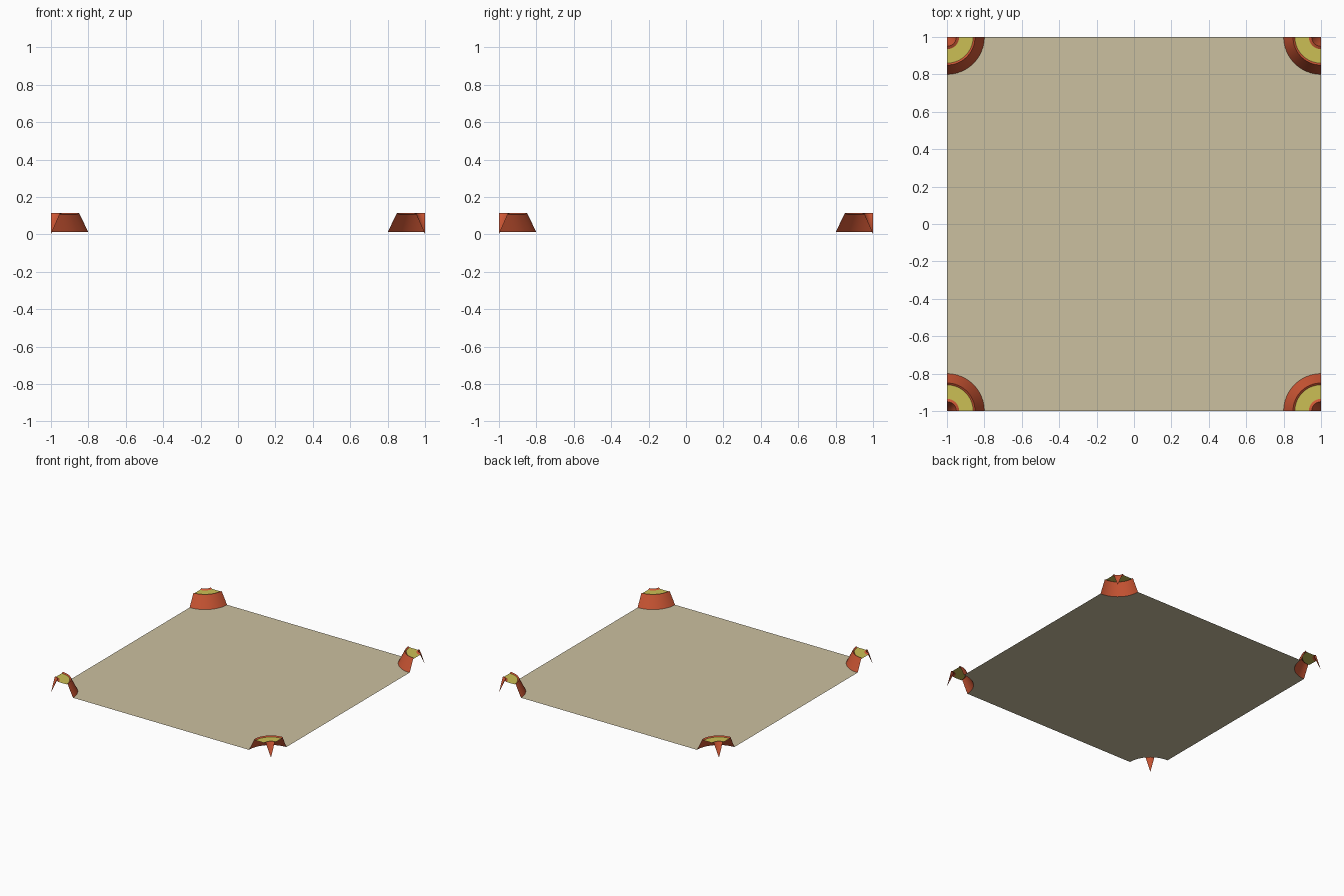
import bpy, bmesh, math

if "Cube" in bpy.data.objects:
    bpy.data.objects.remove(bpy.data.objects["Cube"])

def material(name, rgb):
    m = bpy.data.materials.new(name)
    m.diffuse_color = (*rgb, 1)
    m.use_nodes = True
    m.node_tree.nodes["Principled BSDF"].inputs["Base Color"].default_value = m.diffuse_color
    return m

SAND = material("sand", (0.60, 0.53, 0.35))
ORANGE = material("burnt orange", (0.62, 0.095, 0.035))
YELLOW = material("mustard yellow", (0.60, 0.52, 0.09))

BASE, TOP, SEGS = 0.012, 0.114, 16
# cross-section of a corner mound: radius from the corner, height
PROFILE = [(0.20, BASE), (0.15, TOP), (0.14, 0.106),
           (0.065, 0.106), (0.05, TOP), (0.0, 0.0)]
YELLOW_BAND = 2
# corners in counter-clockwise order
CORNERS = [(-1, -1), (1, -1), (1, 1), (-1, 1)]

def arc_point(corner, r, t, z):
    """Point on the quarter circle that curves into the square from a corner."""
    x, y = corner
    # start on the edge coming from the previous corner
    start = math.atan2(-y, -x) + math.pi / 4
    a = start - t * math.pi / 2
    return (x + r * math.cos(a), y + r * math.sin(a), z)

def make_object(name, bm, mats):
    me = bpy.data.meshes.new(name)
    bm.to_mesh(me)
    bm.free()
    for m in mats:
        me.materials.append(m)
    ob = bpy.data.objects.new(name, me)
    bpy.context.collection.objects.link(ob)
    return ob

# flat floor sheet with a quarter circle cut from each corner
bm = bmesh.new()
outline = [bm.verts.new(arc_point(c, PROFILE[0][0], i / SEGS, BASE))
           for c in CORNERS for i in range(SEGS + 1)]
face = bm.faces.new(outline)
face.normal_update()
if face.normal.z < 0:
    face.normal_flip()
make_object("floor_sheet", bm, [SAND])

# quarter-round corner mounds with a recessed yellow ring and a funnel
for n, c in enumerate(CORNERS):
    bm = bmesh.new()
    rings = [[bm.verts.new(arc_point(c, r, i / SEGS, z)) for i in range(SEGS + 1)]
             for r, z in PROFILE[:-1]]
    tip = bm.verts.new((c[0], c[1], PROFILE[-1][1]))
    rings.append([tip] * (SEGS + 1))
    for k in range(len(rings) - 1):
        for i in range(SEGS):
            a, b = rings[k], rings[k + 1]
            vs = [a[i], a[i + 1], b[i + 1]]
            if b[i] is not b[i + 1]:
                vs.append(b[i])
            f = bm.faces.new(vs)
            f.material_index = 1 if k == YELLOW_BAND else 0
            f.normal_update()
            if f.normal.z < 0:
                f.normal_flip()
    ob = make_object(f"corner_mound_{n + 1}", bm, [ORANGE, YELLOW])
    bpy.ops.object.select_all(action='DESELECT')
    ob.select_set(True)
    bpy.context.view_layer.objects.active = ob
    bpy.ops.object.shade_smooth_by_angle(angle=math.radians(25))
